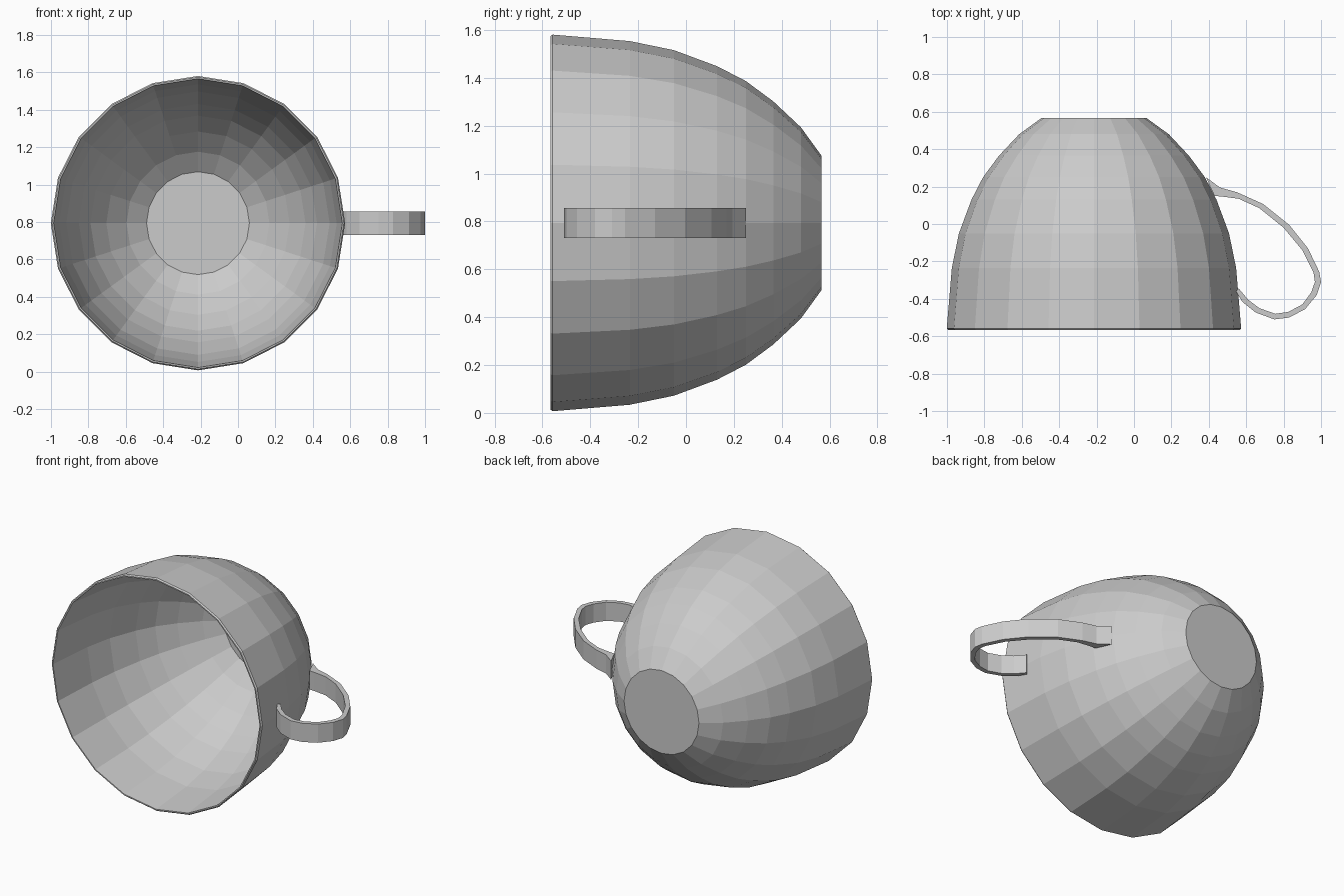
import bpy, bmesh
from math import cos, sin, pi

if "Cube" in bpy.data.objects:
    bpy.data.objects.remove(bpy.data.objects["Cube"])

CX, CZ, SIDES = -0.214, 0.794, 20


def finish(bm, name):
    bmesh.ops.recalc_face_normals(bm, faces=bm.faces)
    me = bpy.data.meshes.new(name)
    bm.to_mesh(me)
    bm.free()
    ob = bpy.data.objects.new(name, me)
    bpy.context.collection.objects.link(ob)
    return ob


# Cup bowl: faceted revolve about the y axis, (y, radius) outside then inside
outer = [(0.567, 0.28), (0.48, 0.40), (0.365, 0.508), (0.25, 0.593),
         (0.13, 0.655), (-0.05, 0.722), (-0.235, 0.76), (-0.558, 0.787)]
rim = [(-0.567, 0.78), (-0.567, 0.772)]
inner = [(y - 0.008, r - 0.018) for y, r in reversed(outer[1:-1])]
profile = outer + rim + inner + [(0.553, 0.275)]

bm = bmesh.new()
rings = []
for y, r in profile:
    rings.append([bm.verts.new((CX + r * cos(2 * pi * i / SIDES), y,
                                CZ + r * sin(2 * pi * i / SIDES)))
                  for i in range(SIDES)])
for a, b in zip(rings, rings[1:]):
    for i in range(SIDES):
        j = (i + 1) % SIDES
        bm.faces.new((a[i], a[j], b[j], b[i]))
bm.faces.new(rings[0])
bm.faces.new(rings[-1])
finish(bm, "cup_bowl")

# Handle: flat ribbon, (outer x, y, inner x, y) stations from the base to the rim
stations = [(0.385, 0.25, 0.43, 0.15), (0.46, 0.195, 0.47, 0.147),
            (0.55, 0.17, 0.56, 0.135), (0.69, 0.107, 0.67, 0.085),
            (0.83, -0.005, 0.80, -0.02), (0.93, -0.13, 0.90, -0.14),
            (0.99, -0.255, 0.96, -0.26), (1.0, -0.31, 0.967, -0.31),
            (0.977, -0.38, 0.948, -0.365), (0.915, -0.455, 0.90, -0.43),
            (0.83, -0.50, 0.825, -0.47), (0.75, -0.51, 0.755, -0.48),
            (0.65, -0.473, 0.67, -0.45), (0.58, -0.417, 0.61, -0.405),
            (0.545, -0.36, 0.56, -0.345)]
Z0, Z1 = 0.73, 0.856
bm = bmesh.new()
loops = [[bm.verts.new(c) for c in ((ox, oy, Z0), (ox, oy, Z1),
                                    (ix, iy, Z1), (ix, iy, Z0))]
         for ox, oy, ix, iy in stations]
for a, b in zip(loops, loops[1:]):
    for i in range(4):
        j = (i + 1) % 4
        bm.faces.new((a[i], a[j], b[j], b[i]))
bm.faces.new(loops[0])
bm.faces.new(loops[-1])
finish(bm, "handle")
